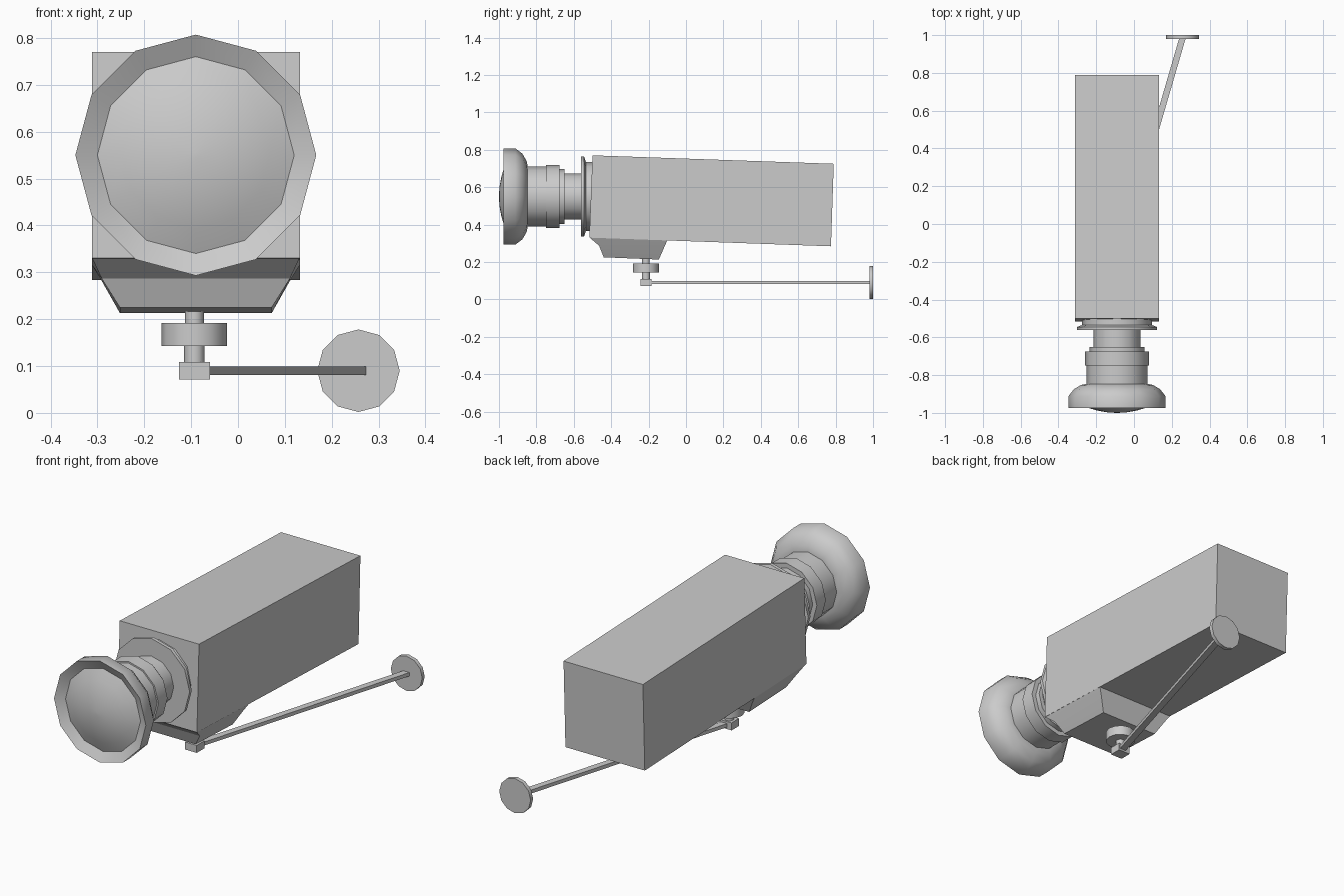
import bpy, bmesh, math
from mathutils import Matrix, Vector

if "Cube" in bpy.data.objects:
    bpy.data.objects.remove(bpy.data.objects["Cube"])

CX, CZ = -0.09, 0.55      # lens axis
MX, MY = -0.093, -0.214   # mount axis
X0, X1 = -0.312, 0.132    # body sides


def finish(name, bm, smooth=None):
    bmesh.ops.remove_doubles(bm, verts=bm.verts, dist=1e-5)
    bmesh.ops.recalc_face_normals(bm, faces=bm.faces)
    me = bpy.data.meshes.new(name)
    bm.to_mesh(me)
    bm.free()
    if smooth:
        me.shade_smooth()
        me.set_sharp_from_angle(angle=math.radians(smooth))
    ob = bpy.data.objects.new(name, me)
    bpy.context.collection.objects.link(ob)
    return ob


def loft(name, rings, smooth=None):
    """Join rings of points with quads and cap both ends."""
    bm = bmesh.new()
    vs = [[bm.verts.new(p) for p in ring] for ring in rings]
    n = len(rings[0])
    for a, b in zip(vs, vs[1:]):
        for i in range(n):
            j = (i + 1) % n
            bm.faces.new((a[i], a[j], b[j], b[i]))
    bm.faces.new(vs[0])
    bm.faces.new(vs[-1])
    return finish(name, bm, smooth)


def turned(name, profile, centre, axis, n=12):
    """Turn (position, radius) pairs round the y or z axis."""
    rings = []
    for t, r in profile:
        ring = []
        for i in range(n):
            a = 2 * math.pi * i / n
            c, s = r * math.cos(a), r * math.sin(a)
            ring.append((centre[0] + c, t, centre[1] + s) if axis == 'y'
                        else (centre[0] + c, centre[1] + s, t))
        rings.append(ring)
    return loft(name, rings, 40)


def box(name, centre, size, angle=0.0):
    bm = bmesh.new()
    bmesh.ops.create_cube(bm, size=1, matrix=Matrix.Translation(centre)
                          @ Matrix.Rotation(angle, 4, 'Z')
                          @ Matrix.Diagonal((*size, 1)))
    return finish(name, bm)


# Tilted main housing
side = [(-0.50, 0.77), (0.79, 0.725), (0.775, 0.284), (-0.517, 0.33)]
loft("housing", [[(x, y, z) for y, z in side] for x in (X0, X1)])

# Tapered pod under the housing: front y, z, back y, z, side inset
pod = [(-0.517, 0.332, -0.10, 0.316, 0.0),
       (-0.465, 0.287, -0.115, 0.282, 0.021),
       (-0.44, 0.225, -0.145, 0.213, 0.06)]
loft("underside_pod", [[(X0 + i, yf, zf), (X1 - i, yf, zf),
                        (X1 - i, yb, zb), (X0 + i, yb, zb)]
                       for yf, zf, yb, zb, i in pod], 25)

# Lens barrel and mounting flange
turned("lens_barrel", [(-0.86, 0.161), (-0.748, 0.161), (-0.748, 0.169),
                       (-0.676, 0.169), (-0.676, 0.146), (-0.65, 0.146),
                       (-0.65, 0.124), (-0.55, 0.124)], (CX, CZ), 'y')
turned("lens_flange", [(-0.562, 0.213), (-0.545, 0.213), (-0.535, 0.184),
                       (-0.495, 0.184)], (CX, CZ), 'y')

# Flared hood with domed glass
R, D = 0.21, 0.05
dome = [(-1.0 + D * k * k, R * k) for k in (0.03, 0.25, 0.5, 0.75, 1.0)]
turned("lens_hood", dome + [(-0.975, 0.257), (-0.912, 0.257), (-0.875, 0.229),
                            (-0.852, 0.19), (-0.846, 0.16)], (CX, CZ), 'y')

# Swivel post with disc, below the pod
turned("swivel_post", [(0.10, 0.022), (0.143, 0.022), (0.143, 0.07),
                       (0.192, 0.07), (0.192, 0.02), (0.225, 0.02)],
       (MX, MY), 'z')
box("arm_joint", (MX, MY, 0.09), (0.066, 0.06, 0.038))

# Long arm to the wall plate
a, b = Vector((MX, MY, 0.09)), Vector((0.257, 0.985, 0.09))
d = b - a
box("arm", (a + b) / 2, (0.033, d.length, 0.018), -math.atan2(d.x, d.y))
turned("wall_plate", [(0.98, 0.088), (1.0, 0.088)], (0.257, 0.09), 'y')
